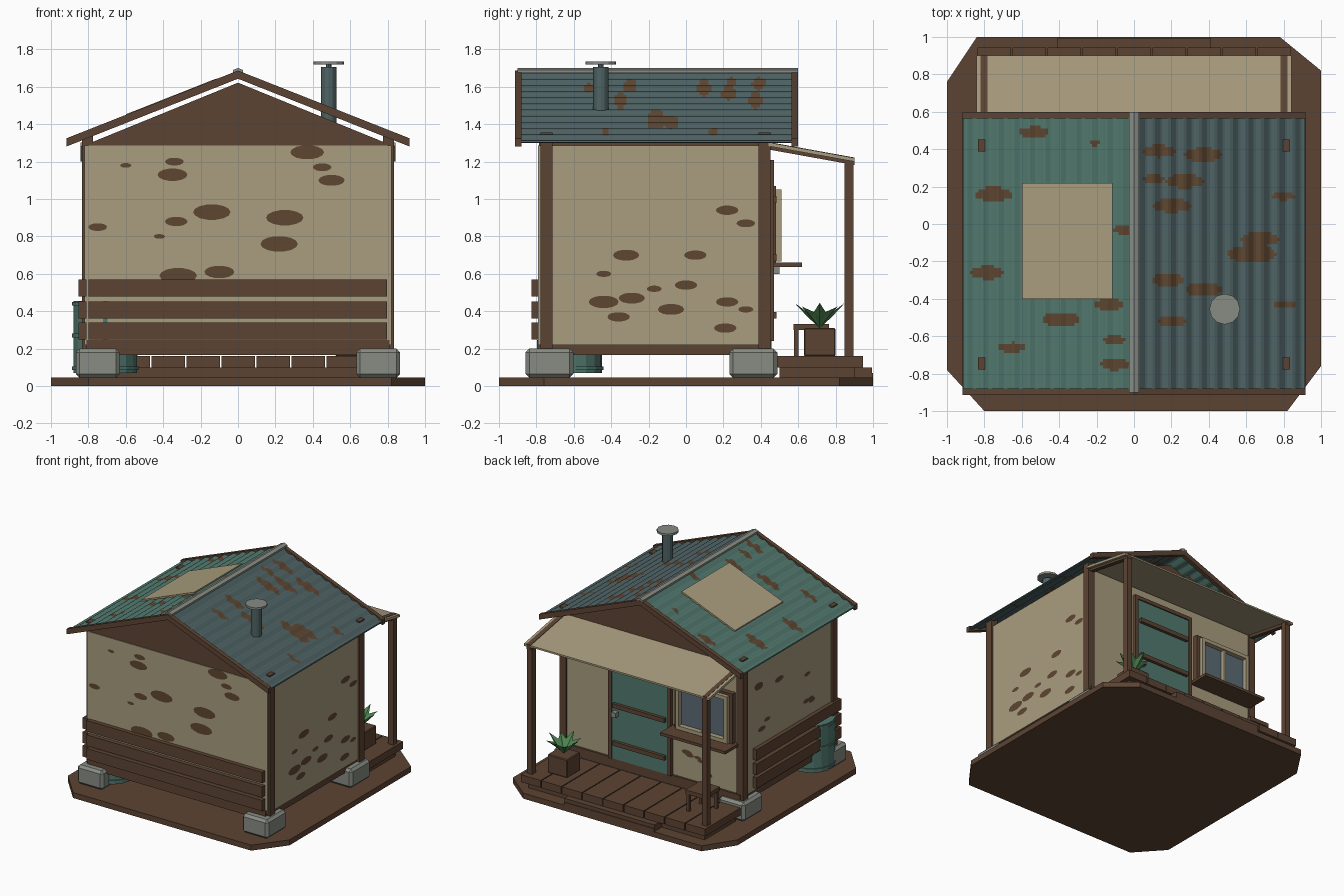
import bpy, bmesh, math, random
from mathutils import Vector, Matrix

old = bpy.data.objects.get("Cube")
if old:
    bpy.data.objects.remove(old, do_unlink=True)
random.seed(4)


def material(name, hexcode):
    rgb = [int(hexcode[i:i + 2], 16) / 255 for i in (0, 2, 4)]
    lin = [c / 12.92 if c < 0.04 else ((c + 0.055) / 1.055) ** 2.4 for c in rgb] + [1]
    m = bpy.data.materials.new(name)
    m.use_nodes = True
    m.diffuse_color = lin
    m.node_tree.nodes["Principled BSDF"].inputs["Base Color"].default_value = lin
    return m


wood = material("brown wood", "5c4433")
rust = material("rust brown", "5e4631")
plaster = material("beige plaster", "a99d7e")
teal = material("faded teal", "52796f")
slate = material("slate metal", "4f6365")
stone = material("grey stone", "888c84")
glass = material("window glass", "5b6b75")
leaf = material("leaf green", "4c8450")


def finish(name, bm, *mats):
    bmesh.ops.recalc_face_normals(bm, faces=bm.faces)
    me = bpy.data.meshes.new(name)
    bm.to_mesh(me)
    bm.free()
    for m in mats:
        me.materials.append(m)
    ob = bpy.data.objects.new(name, me)
    bpy.context.collection.objects.link(ob)
    return ob


def box(name, x, y, z, mat, bevel=0):
    """Box between (low, high) pairs on each axis."""
    bm = bmesh.new()
    bmesh.ops.create_cube(bm, size=1)
    for v in bm.verts:
        v.co = [(a + b) / 2 + c * (b - a) for (a, b), c in zip((x, y, z), v.co)]
    if bevel:
        bmesh.ops.bevel(bm, geom=bm.edges[:], offset=bevel, segments=1, affect='EDGES')
    return finish(name, bm, mat)


def prism(name, outline, axis, lo, hi, mat):
    """Outline extruded along x, y or z."""
    bm = bmesh.new()

    def place(p, d):
        c = list(p)
        c.insert("xyz".index(axis), d)
        return bm.verts.new(c)
    a = [place(p, lo) for p in outline]
    b = [place(p, hi) for p in outline]
    bm.faces.new(a)
    bm.faces.new(b)
    for i in range(len(a)):
        j = (i + 1) % len(a)
        bm.faces.new((a[i], a[j], b[j], b[i]))
    return finish(name, bm, mat)


def tube(name, x, y, lo, hi, r, mat, sides=12):
    bm = bmesh.new()
    bmesh.ops.create_cone(bm, cap_ends=True, segments=sides, radius1=r, radius2=r, depth=hi - lo,
                          matrix=Matrix.Translation((x, y, (lo + hi) / 2)))
    return finish(name, bm, mat)


def patches(name, spots, place):
    """Thin worn patches on a wall; place maps (across, up) to a point."""
    bm = bmesh.new()
    for u, w, r in spots:
        ring = [t * math.tau / 14 for t in range(14)]
        bm.faces.new([bm.verts.new(place(u + r * math.cos(t), w + r * 0.42 * math.sin(t))) for t in ring])
    return finish(name, bm, rust)


# Ground slab and foundation blocks
prism("ground_slab", [(-.8, -1), (.82, -1), (1, -.76), (1, .82), (.78, 1), (-.84, 1), (-1, .76), (-1, -.78)],
      "z", 0, .045, wood)
for sx, side in ((-1, "right"), (1, "left")):
    for cy, end in ((-.73, "front"), (.36, "back")):
        cx = sx * .75
        box(f"{end}_{side}_block", (cx - .117, cx + .117), (cy - .128, cy + .128), (.045, .2), stone, .02)
        # Corner posts, just breaking through the roof
        py = -.745 if cy < 0 else .42
        px = sx * .805
        box(f"{end}_{side}_corner_post", (px - .03, px + .03), (py - .032, py + .032), (.18, 1.355), wood)

# House body, sill and top plate
box("walls", (-.82, .82), (-.79, .44), (.22, 1.285), plaster)
box("sill_frame", (-.81, .81), (-.797, .457), (.165, .245), wood)
box("top_plate", (-.8, .8), (-.785, .435), (1.285, 1.305), wood)
for end, y in (("front", -.79), ("back", .41)):
    prism(f"{end}_gable", [(-.79, 1.3), (.79, 1.3), (0, 1.622)], "y", y, y + .03, wood)

# Plank cladding on the lower walls
for i, z in enumerate((.25, .362, .48)):
    box(f"front_plank_{i}", (-.8, .797), (-.825, -.785), (z, z + .09), wood)
    box(f"side_plank_{i}", (-.853, -.81), (-.8, .3), (z, z + .09), wood)

# Worn patches on the walls
patches("front_wall_patches", [
    (-.14, .93, .1), (.25, .9, .1), (.22, .76, .1), (-.35, 1.13, .08), (-.1, .61, .08), (-.32, .59, .1),
    (-.75, .85, .05), (.5, 1.1, .07), (.37, 1.25, .09), (-.33, .88, .06), (.45, 1.17, .05), (-.34, 1.2, .05),
    (-.42, .8, .03), (-.6, 1.18, .03)], lambda u, w: (u, -.793, w))
patches("left_wall_patches", [
    (-.32, .7, .07), (.05, .7, .06), (-.44, .45, .08), (-.29, .47, .07), (-.08, .41, .07), (0, .54, .06),
    (-.17, .52, .04), (.22, .94, .06), (.32, .87, .05), (.22, .45, .06), (.32, .41, .04), (.21, .31, .06),
    (-.36, .37, .06), (-.44, .6, .04)], lambda u, w: (.823, u, w))
patches("right_wall_patches", [(random.uniform(-.6, .3), random.uniform(.65, 1.15), random.uniform(.03, .06))
                               for _ in range(9)], lambda u, w: (-.823, u, w))
patches("back_wall_patches", [(random.uniform(-.7, -.28), random.uniform(.3, .58), random.uniform(.03, .05))
                              for _ in range(6)], lambda u, w: (u, .443, w))

# Corrugated roof sheets with rust spots
SLOPE, WAVE = .395, .083


def roof(name, side, mat, spots):
    bm = bmesh.new()
    xs = [.915 * i / 66 for i in range(67)]
    ys = [-.885 + 1.46 * j / 90 for j in range(91)]
    grid = [[bm.verts.new((side * x, y, 1.668 - SLOPE * x + .008 * math.sin(math.tau * x / WAVE)))
             for y in ys] for x in xs]
    for i in range(66):
        for j in range(90):
            f = bm.faces.new((grid[i][j], grid[i + 1][j], grid[i + 1][j + 1], grid[i][j + 1]))
            c = f.calc_center_median()
            if any(((c.x - x) / r) ** 2 + ((c.y - y) / (r * .38)) ** 2 < 1 for x, y, r in spots):
                f.material_index = 1
    ob = finish(name, bm, mat, rust)
    mod = ob.modifiers.new("thickness", 'SOLIDIFY')
    mod.thickness = .01
    mod.offset = 0


roof("teal_roof", -1, teal, [
    (-.53, .49, .08), (-.75, .16, .1), (-.78, -.26, .09), (-.39, -.51, .1), (-.65, -.66, .07), (-.1, -.62, .06),
    (-.13, -.43, .08), (-.05, -.03, .06), (-.21, .43, .03), (-.1, -.75, .08)])
roof("slate_roof", 1, slate, [
    (.13, .39, .09), (.37, .37, .1), (.27, .23, .1), (.2, .1, .1), (.67, -.08, .1), (.63, -.16, .13),
    (.8, .15, .06), (.18, -.3, .09), (.37, -.35, .1), (.2, -.52, .08), (.8, -.43, .06), (.1, .24, .06)])


def slope_strip(x0, x1, low, high):
    """Strip parallel to the roof between two heights at the ridge."""
    a, b = abs(x0) * SLOPE, abs(x1) * SLOPE
    return [(x0, low - a), (x1, low - b), (x1, high - b), (x0, high - a)]


for end, y in (("front", -.915), ("back", .565)):
    for side, s in (("right", -1), ("left", 1)):
        prism(f"{end}_{side}_barge_board", slope_strip(0, s * .917, 1.643, 1.687), "y", y, y + .035, wood)
prism("ridge_cap", [(-.028, 1.675), (.028, 1.675), (.028, 1.69), (0, 1.7), (-.028, 1.69)], "y", -.9, .6, stone)
prism("roof_patch_panel", slope_strip(-.6, -.115, 1.675, 1.69), "y", -.4, .22, plaster)

# Chimney
tube("chimney_pipe", .485, -.455, 1.4, 1.705, .041, slate)
tube("chimney_stem", .485, -.455, 1.7, 1.72, .015, slate, 8)
tube("chimney_cap", .485, -.455, 1.718, 1.735, .082, stone)

# Water barrel tucked against the wall
tube("barrel", -.71, -.62, .07, .455, .172, teal, 18)
for i, z in enumerate((.085, .26, .43)):
    tube(f"barrel_hoop_{i}", -.71, -.62, z, z + .02, .18, teal, 18)

# Porch deck and step
for i in range(9):
    x = -.84 + i * .187
    box(f"deck_board_{i}", (x + .004, x + .183), (.45, .945), (.1, .16), wood)
box("deck_bearer", (-.8, .8), (.5, .9), (.045, .1), wood)
box("step_lower", (-.41, .41), (.83, 1), (.045, .07), wood)
box("step_upper", (-.41, .41), (.84, .995), (.07, .1), wood)

# Awning with posts and rails
def awning_strip(low, high):
    return [(.44, 1.295 + low), (.9, 1.212 + low), (.9, 1.212 + high), (.44, 1.295 + high)]


prism("awning", awning_strip(-.008, .006), "x", -.785, .785, plaster)
for side, s in (("right", -1), ("left", 1)):
    prism(f"{side}_awning_rail", awning_strip(-.03, .01), "x", s * .783, s * .82, wood)
    prism(f"{side}_awning_edge", awning_strip(-.012, .008), "x", s * .82, s * .842, plaster)
    box(f"{side}_porch_post", (s * .795 - .023, s * .795 + .023), (.848, .896), (.16, 1.21), wood)

# Door
box("door", (-.16, .35), (.43, .46), (.24, 1.18), teal)
for name, x in (("door_jamb_right", -.175), ("door_jamb_left", .365)):
    box(name, (x - .015, x + .015), (.43, .47), (.24, 1.2), wood)
box("door_lintel", (-.19, .38), (.43, .47), (1.18, 1.21), wood)
for i, z in enumerate((.36, .67, .98)):
    box(f"door_bar_{i}", (-.14, .33), (.45, .485), (z, z + .035), wood)
box("door_handle", (.29, .33), (.45, .5), (.6, .64), stone)


# Window
def frame(name, x0, x1, z0, z1, w, y, mat):
    for part, xs, zs in (("right", (x0, x0 + w), (z0, z1)), ("left", (x1 - w, x1), (z0, z1)),
                         ("bottom", (x0 + w, x1 - w), (z0, z0 + w)), ("top", (x0 + w, x1 - w), (z1 - w, z1))):
        box(f"{name}_{part}", xs, y, zs, mat)


box("window_glass", (-.72, -.27), (.43, .462), (.69, 1.04), glass)
frame("window_frame", -.76, -.23, .65, 1.07, .04, (.43, .48), wood)
frame("window_sash", -.73, -.26, .665, 1.05, .03, (.47, .51), plaster)
box("window_mullion", (-.505, -.485), (.46, .5), (.69, 1.03), plaster)
box("window_sill", (-.79, -.2), (.44, .62), (.637, .66), wood)

# Stool
box("stool_seat", (-.71, -.53), (.575, .765), (.3, .333), wood)
for i, (x, y) in enumerate(((-.69, .59), (-.55, .59), (-.69, .75), (-.55, .75))):
    box(f"stool_leg_{i}", (x - .012, x + .012), (y - .012, y + .012), (.16, .3), wood)

# Planter with a spiky plant
box("planter", (.52, .7), (.63, .8), (.16, .31), wood, .006)
bm = bmesh.new()
for i in range(8):
    turn = Matrix.Rotation(i * math.tau / 8, 3, 'Z')
    tip = .445 - .02 * (i % 2)
    shape = [(0, 0, .31), (.06, -.035, .39), (.135, 0, tip), (.06, .035, .39), (.065, 0, .37)]
    root, a, end, b, mid = [bm.verts.new(turn @ Vector(p) + Vector((.61, .715, 0))) for p in shape]
    for tri in ((root, a, mid), (a, end, mid), (end, b, mid), (b, root, mid)):
        bm.faces.new(tri)
finish("plant_leaves", bm, leaf)
